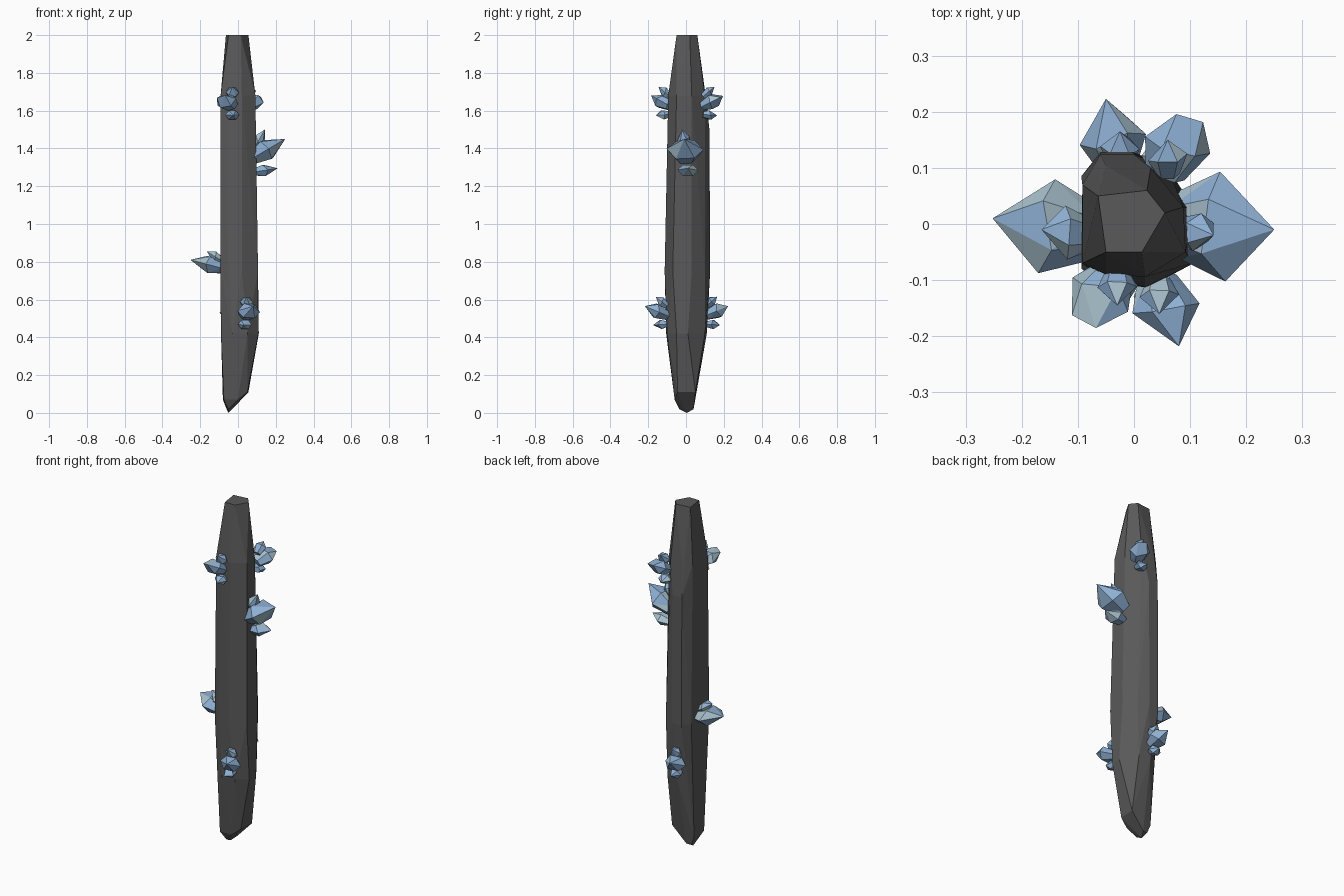
import bpy, bmesh, math, random
from mathutils import Vector

if "Cube" in bpy.data.objects:
    bpy.data.objects.remove(bpy.data.objects["Cube"])

random.seed(4)


def material(name, rgb):
    m = bpy.data.materials.new(name)
    m.diffuse_color = (*rgb, 1)
    m.use_nodes = True
    m.node_tree.nodes["Principled BSDF"].inputs["Base Color"].default_value = m.diffuse_color
    return m


STONE = material("dark stone", (0.10, 0.10, 0.10))
BLUE = material("crystal blue", (0.27, 0.43, 0.65))
PALE = material("pale crystal", (0.40, 0.54, 0.62))


def hull_object(name, points, mats, pale_chance=0.0):
    """Flat-faced convex solid through the points."""
    bm = bmesh.new()
    for p in points:
        bm.verts.new(p)
    res = bmesh.ops.convex_hull(bm, input=bm.verts[:])
    loose = [v for v in bm.verts if not v.link_faces]
    bmesh.ops.delete(bm, geom=loose, context='VERTS')
    bmesh.ops.dissolve_limit(bm, angle_limit=math.radians(3), verts=bm.verts[:], edges=bm.edges[:])
    bmesh.ops.recalc_face_normals(bm, faces=bm.faces[:])
    for f in bm.faces:
        f.material_index = int(random.random() < pale_chance)
    me = bpy.data.meshes.new(name)
    bm.to_mesh(me)
    bm.free()
    for m in mats:
        me.materials.append(m)
    ob = bpy.data.objects.new(name, me)
    bpy.context.collection.objects.link(ob)
    return ob


# Stone pillar: hull through a few horizontal sections
sections = {
    2.0: [(-.064, .05), (.023, .06), (.055, .02), (.014, -.05), (-.05, -.05)],
    1.68: [(-.092, -.07), (-.092, .07), (-.05, .104), (.03, .1), (.088, .03), (.092, -.05), (.02, -.094), (-.05, -.09)],
    1.5: [(-.06, .124), (0, .124)],
    0.75: [(-.094, -.08), (-.094, .085), (-.06, .128), (0, .128), (.06, .1), (.106, .03), (.106, -.07),
           (.02, -.113), (-.05, -.105)],
    0.42: [(.11, .01), (.108, -.05), (.05, .1), (-.02, .11), (-.09, .06), (-.09, -.06), (-.03, -.105), (.05, -.1)],
    0.11: [(.055, .05), (.05, -.045)],
    0.07: [(-.08, .04), (-.075, -.06), (0, -.06)],
    0.02: [(-.06, .035), (-.03, .04), (-.05, -.035)],
    0.0: [(-.05, .005)],
}
hull_object("stone_pillar", [(x, y, z) for z, ring in sections.items() for x, y in ring], [STONE])


def crystal(name, base, tip, width, height, side, blunt=0.0, pale=0.2):
    """Six-sided crystal: narrow root, wide belly, pointed or chisel tip."""
    base, tip = Vector(base), Vector(tip)
    d = tip - base
    v = d.cross(Vector(side)).normalized()
    u = v.cross(d).normalized()
    pts = []
    for t, s in ((0.0, 0.62), (0.48, 1.0)):
        for i in range(6):
            a = math.tau * i / 6
            k = t + (random.uniform(-.12, .12) if t else 0)
            pts.append(base + d * k + u * (math.cos(a) * s * width / 2) + v * (math.sin(a) * s * height / 2))
    pts += [tip + u * blunt, tip - u * blunt - d * blunt] if blunt else [tip]
    hull_object(name, pts, [BLUE, PALE], pale)


# Large clusters on the right and left sides
Y = (0, 1, 0)
crystal("right_crystal_large", (.08, 0, 1.35), (.25, -.01, 1.45), .195, .125, Y)
crystal("right_crystal_upper", (.085, -.01, 1.40), (.142, -.02, 1.50), .07, .06, Y)
crystal("right_crystal_lower", (.085, .01, 1.275), (.21, .01, 1.295), .11, .07, Y)
crystal("left_crystal_large", (-.08, -.015, .765), (-.252, .01, .81), .17, .10, Y, 0, .5)
crystal("left_crystal_upper", (-.08, -.02, .80), (-.165, -.01, .855), .095, .06, Y, 0, .7)

# Small clusters on front and back: name, x, wall y, z, facing, tip offset x, reach, blunt tip
X = (1, 0, 0)
clusters = [
    ("front_upper", -.035, -.085, 1.64, -1, -.055, .09, .025),
    ("front_lower", .04, -.10, .53, -1, .04, .118, 0),
    ("back_upper", .055, .09, 1.64, 1, .045, .10, .025),
    ("back_lower", -.03, .105, .53, 1, -.02, .118, 0),
]
for name, x, y, z, f, dx, reach, blunt in clusters:
    crystal(name + "_crystal_large", (x, y, z - .015), (x + dx, y + f * reach, z + .035), .12, .085, X, blunt)
    crystal(name + "_crystal_upper", (x + .005, y, z + .035), (x + .005, y + f * .06, z + .085), .07, .055, X)
    crystal(name + "_crystal_lower", (x, y, z - .06), (x - dx * .2, y + f * .075, z - .065), .075, .055, X)
